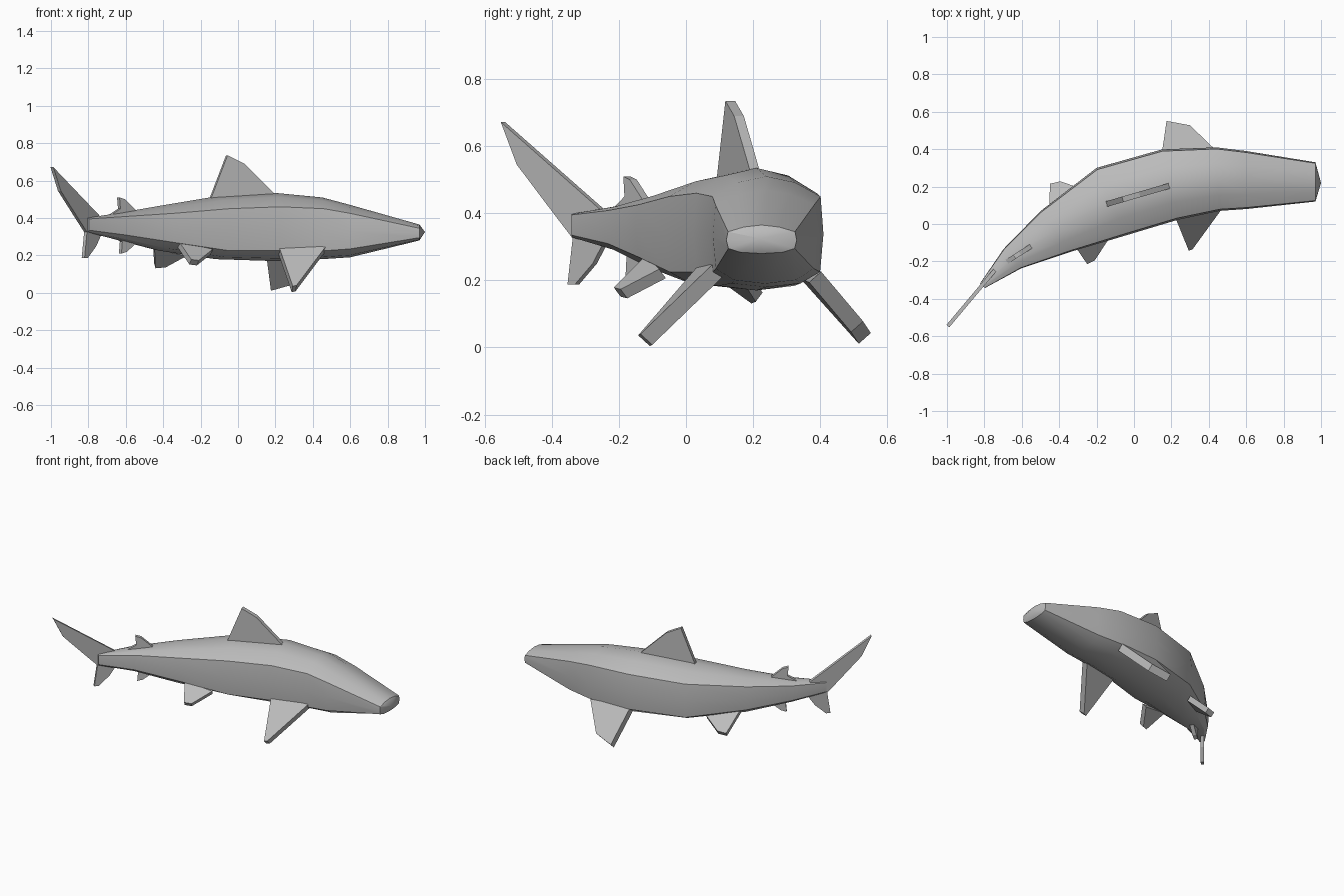
import bpy, bmesh, math
from mathutils import Vector

cube = bpy.data.objects.get("Cube")
if cube:
    bpy.data.objects.remove(cube, do_unlink=True)

# One skin colour
skin = bpy.data.materials.new("grey_skin")
skin.use_nodes = True
skin.diffuse_color = (0.5, 0.5, 0.5, 1)
skin.node_tree.nodes["Principled BSDF"].inputs["Base Color"].default_value = (0.5, 0.5, 0.5, 1)


def finish(name, bm, smooth=None):
    bmesh.ops.recalc_face_normals(bm, faces=bm.faces)
    mesh = bpy.data.meshes.new(name)
    bm.to_mesh(mesh)
    bm.free()
    mesh.materials.append(skin)
    obj = bpy.data.objects.new(name, mesh)
    bpy.context.collection.objects.link(obj)
    if smooth:
        bpy.ops.object.select_all(action='DESELECT')
        obj.select_set(True)
        bpy.context.view_layer.objects.active = obj
        bpy.ops.object.shade_smooth_by_angle(angle=math.radians(smooth))
    return obj


def section(x, y, angle, w, top, upper, lower, bottom):
    """Closed body cross-section, square to the bent spine."""
    half = [(0, top), (0.5 * w, top - 0.3 * (top - upper)), (0.95 * w, upper),
            (w, (upper + lower) / 2), (0.94 * w, lower),
            (0.6 * w, bottom + 0.25 * (lower - bottom)), (0, bottom)]
    ring = half + [(-s, z) for s, z in reversed(half[1:-1])]
    a = math.radians(angle)
    return [Vector((x - s * math.sin(a), y + s * math.cos(a), z)) for s, z in ring]


# Body: spine x, y, heading, half width, then top, upper edge, lower edge, bottom
stations = [
    (0.97, 0.225, 0, 0.105, 0.365, 0.345, 0.295, 0.28),
    (0.60, 0.235, 0, 0.155, 0.47, 0.425, 0.235, 0.19),
    (0.45, 0.24, 3, 0.17, 0.51, 0.45, 0.225, 0.18),
    (0.19, 0.21, 12, 0.193, 0.535, 0.46, 0.225, 0.17),
    (-0.12, 0.12, 24, 0.197, 0.515, 0.45, 0.225, 0.18),
    (-0.42, -0.04, 36, 0.135, 0.465, 0.425, 0.27, 0.225),
    (-0.65, -0.185, 42, 0.07, 0.425, 0.408, 0.31, 0.285),
    (-0.81, -0.33, 48, 0.018, 0.40, 0.395, 0.335, 0.325),
]
bm = bmesh.new()
rings = [[bm.verts.new(p) for p in section(*s)] for s in stations]
count = len(rings[0])
for a, b in zip(rings, rings[1:]):
    for i in range(count):
        j = (i + 1) % count
        bm.faces.new((a[i], a[j], b[j], b[i]))
snout = bm.verts.new((1.0, 0.22, 0.325))
for i in range(count):
    bm.faces.new((rings[0][i], rings[0][(i + 1) % count], snout))
bm.faces.new(rings[-1])
finish("body", bm, 28)


def plate(name, points, thickness):
    """Flat fin of even thickness around a planar outline."""
    points = [Vector(p) for p in points]
    normal = (points[1] - points[0]).cross(points[-1] - points[0]).normalized()
    bm = bmesh.new()
    sides = [[bm.verts.new(p + normal * k * thickness / 2) for p in points] for k in (1, -1)]
    for side in sides:
        bm.faces.new(side)
    for i in range(len(points)):
        j = (i + 1) % len(points)
        bm.faces.new((sides[0][i], sides[0][j], sides[1][j], sides[1][i]))
    return finish(name, bm)


def upright(name, outline, origin, slope, thickness):
    """Vertical fin, its outline given as x and z along a heading."""
    plate(name, [(x, origin[1] + (x - origin[0]) * slope, z) for x, z in outline], thickness)


# Fins along the spine
upright("dorsal_fin", [(-0.155, 0.46), (-0.15, 0.50), (-0.06, 0.735), (0.03, 0.69),
                       (0.19, 0.53), (0.19, 0.46)], (0.02, 0.155), 0.29, 0.03)
upright("second_dorsal_fin", [(-0.68, 0.39), (-0.68, 0.42), (-0.635, 0.45), (-0.64, 0.51),
                              (-0.61, 0.5), (-0.545, 0.435), (-0.55, 0.39)],
        (-0.61, -0.157), 0.64, 0.025)
upright("anal_fin", [(-0.67, 0.33), (-0.67, 0.305), (-0.625, 0.275), (-0.63, 0.21),
                     (-0.60, 0.22), (-0.54, 0.275), (-0.54, 0.31)],
        (-0.61, -0.157), 0.64, 0.025)
upright("tail_fin", [(-0.815, 0.325), (-0.86, 0.395), (-0.955, 0.545), (-0.995, 0.672),
                     (-0.745, 0.41), (-0.73, 0.33), (-0.765, 0.25), (-0.81, 0.187),
                     (-0.828, 0.187)], (-0.86, -0.385), 1.19, 0.02)

# Paired fins, spread by the bend of the body
plate("right_pectoral_fin", [(0.215, 0.06, 0.235), (0.29, -0.125, 0.02),
                             (0.31, -0.118, 0.024), (0.465, 0.095, 0.23)], 0.048)
plate("left_pectoral_fin", [(0.15, 0.36, 0.22), (0.175, 0.533, 0.027),
                            (0.30, 0.51, 0.062), (0.43, 0.385, 0.21)], 0.048)
plate("right_pelvic_fin", [(-0.32, -0.11, 0.26), (-0.255, -0.205, 0.165),
                           (-0.215, -0.185, 0.16), (-0.14, -0.07, 0.22)], 0.035)
plate("left_pelvic_fin", [(-0.45, 0.06, 0.25), (-0.445, 0.205, 0.145),
                          (-0.39, 0.218, 0.15), (-0.28, 0.18, 0.21)], 0.035)
